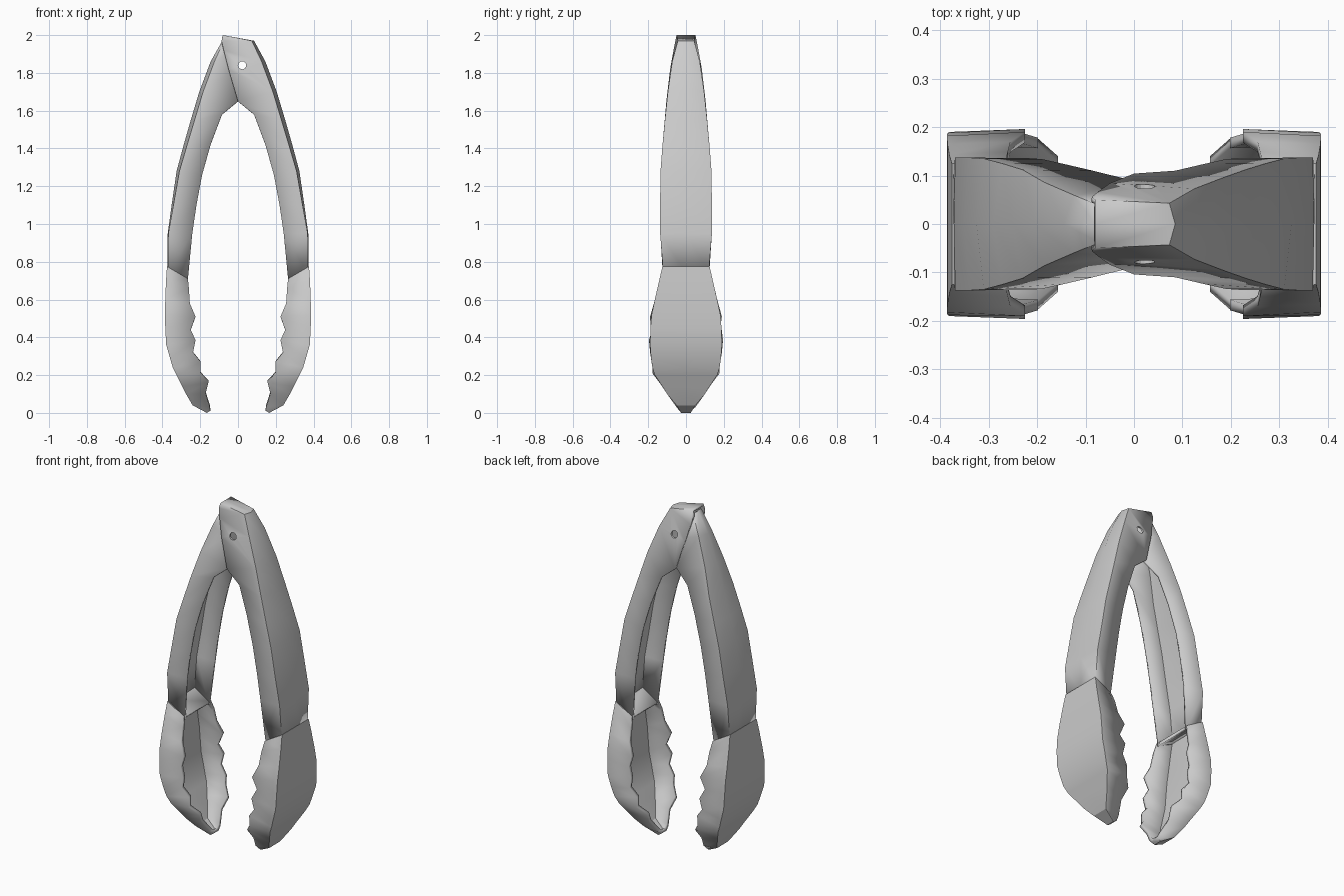
import bpy
import bmesh
import math

if "Cube" in bpy.data.objects:
    bpy.data.objects.remove(bpy.data.objects["Cube"])


def channel(name, stations, side, thickness, cap_top=False, cap_bottom=False):
    """Loft an open U channel. Station: outer x, z, half width, crown, inner x, z, half width."""
    bm = bmesh.new()
    rings = []
    for xo, zo, wo, crown, xi, zi, wi in stations:
        section = [(xi, -wi, zi), (xo - crown, -wo, zo), (xo, 0, zo),
                   (xo - crown, wo, zo), (xi, wi, zi)]
        rings.append([bm.verts.new((side * x, y, z)) for x, y, z in section])
    for a, b in zip(rings, rings[1:]):
        for j in range(4):
            bm.faces.new((a[j], b[j], b[j + 1], a[j + 1]))
    if cap_top:
        bm.faces.new(rings[0])
    if cap_bottom:
        bm.faces.new(rings[-1][::-1])
    if side < 0:
        bmesh.ops.reverse_faces(bm, faces=bm.faces[:])
    mesh = bpy.data.meshes.new(name)
    bm.to_mesh(mesh)
    bm.free()
    obj = bpy.data.objects.new(name, mesh)
    bpy.context.collection.objects.link(obj)
    bpy.ops.object.select_all(action='DESELECT')
    obj.select_set(True)
    bpy.context.view_layer.objects.active = obj
    bpy.ops.object.shade_smooth_by_angle(angle=math.radians(30))
    wall = obj.modifiers.new("wall", 'SOLIDIFY')
    wall.thickness = thickness
    wall.offset = -1
    return obj


# Shared lower part of both arms
lower = [
    (.25, 1.55, .112, .02, .085, 1.58, .11),
    (.29, 1.41, .125, .018, .145, 1.42, .124),
    (.325, 1.28, .135, .015, .19, 1.26, .134),
    (.35, 1.11, .137, .01, .22, 1.1, .136),
    (.372, .95, .137, .003, .242, .95, .136),
    (.372, .74, .12, 0, .267, .69, .12),
]
# Outer arm with its folded top cap, and the inner arm nested in it
outer_top = [
    (-.08, 2.0, .05, 0, -.087, 1.97, .056),
    (.085, 1.97, .043, .012, -.075, 1.92, .066),
    (.145, 1.86, .073, .02, -.05, 1.82, .084),
    (.205, 1.7, .096, .02, 0, 1.65, .104),
]
inner_top = [
    (.08, 1.975, .038, .008, .02, 1.93, .05),
    (.145, 1.86, .06, .02, .02, 1.82, .068),
    (.205, 1.7, .086, .02, 0, 1.65, .089),
]
arms = [channel("outer_arm", outer_top + lower, 1, .012),
        channel("inner_arm", inner_top + lower, -1, .012)]

# Pivot hole through both arms
bpy.ops.mesh.primitive_cylinder_add(vertices=16, radius=.021, depth=.5,
                                    location=(.022, 0, 1.84),
                                    rotation=(math.pi / 2, 0, 0))
cutter = bpy.context.object
cutter.name = "pivot_hole_cutter"
cutter.hide_render = True
cutter.hide_viewport = False
cutter.display_type = 'WIRE'
for arm in arms:
    cut = arm.modifiers.new("pivot_hole", 'BOOLEAN')
    cut.object = cutter
    cut.operation = 'DIFFERENCE'
    cut.solver = 'EXACT'

# Scalloped scoop jaws with toothed rims
jaw = [
    (.376, .775, .125, 0, .265, .71, .128),
    (.381, .7, .142, 0, .26, .66, .15),
    (.385, .6, .165, 0, .255, .58, .17),
    (.386, .52, .182, 0, .225, .51, .19),
    (.385, .45, .188, 0, .25, .44, .18),
    (.38, .36, .19, 0, .225, .385, .196),
    (.36, .29, .185, 0, .238, .32, .19),
    (.345, .24, .178, 0, .198, .27, .178),
    (.325, .2, .165, 0, .2, .21, .178),
    (.295, .14, .125, 0, .157, .16, .14),
    (.275, .1, .1, 0, .172, .1, .1),
    (.24, .04, .05, 0, .15, .03, .05),
    (.165, 0, .025, 0, .145, .012, .028),
]
for side, name in ((1, "right_jaw"), (-1, "left_jaw")):
    channel(name, jaw, side, .022, cap_top=True, cap_bottom=True)
